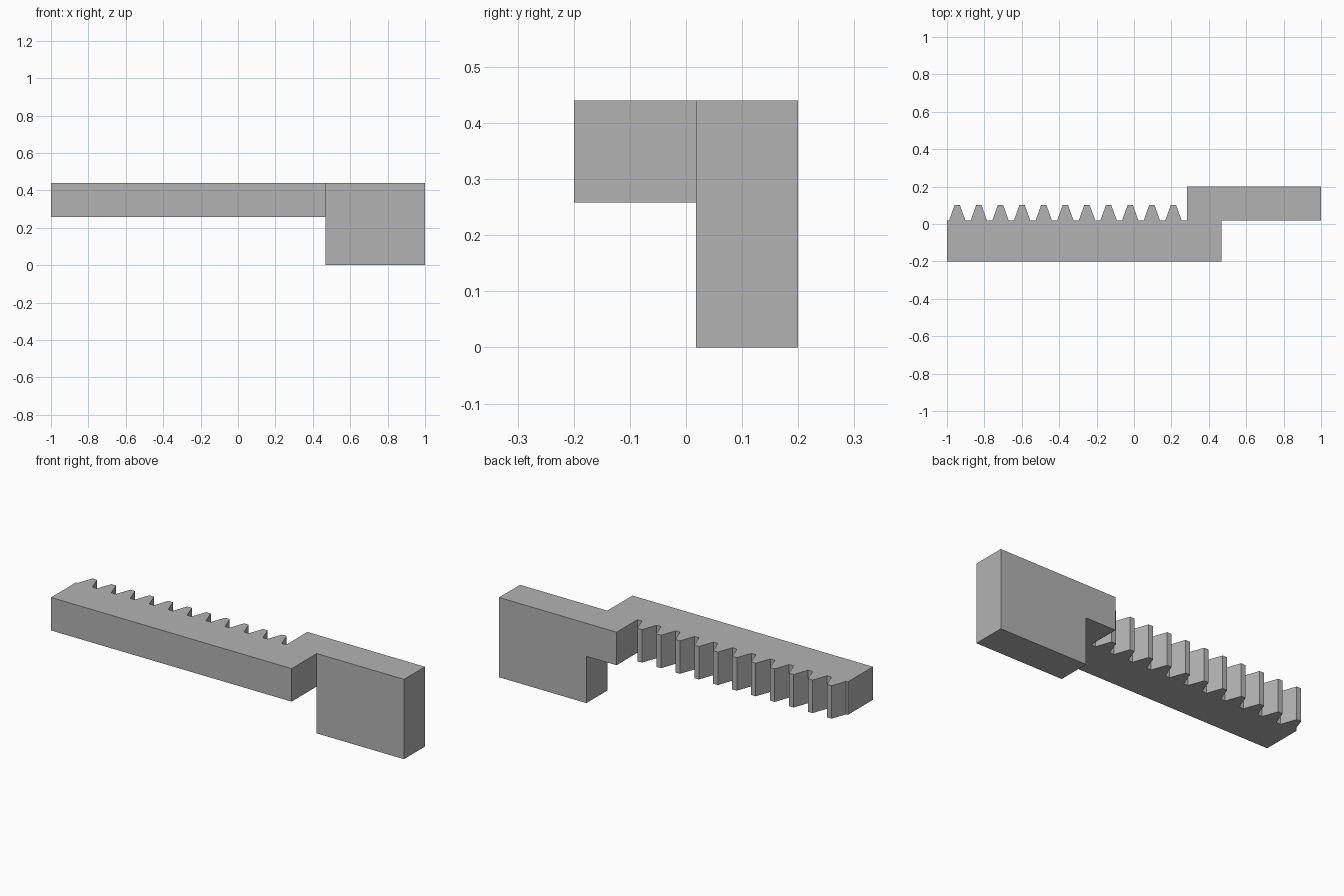
import bpy
import bmesh
import math

cube = bpy.data.objects.get("Cube")
if cube:
    bpy.data.objects.remove(cube)

TOP, BAR_BOTTOM = 0.44, 0.258
FRONT, STEP, BACK = -0.2, 0.018, 0.2
LEFT_END, ARM_START, BLOCK_START, RIGHT_END = -1.0, 0.283, 0.467, 1.0
TEETH, FIRST, PITCH = 11, -0.945, 0.1156
ROOT, TIP, TOOTH_Y = 0.044, 0.014, 0.102

grey = bpy.data.materials.new("plain grey")
grey.use_nodes = True
colour = (0.45, 0.45, 0.45, 1)
grey.diffuse_color = colour
grey.node_tree.nodes["Principled BSDF"].inputs["Base Color"].default_value = colour

# Plan outline of the toothed bar, anticlockwise, with teeth along the back
outline = [(BLOCK_START, STEP), (BLOCK_START, BACK), (ARM_START, BACK), (ARM_START, STEP)]
for i in reversed(range(TEETH)):
    x = FIRST + i * PITCH
    outline += [(x + ROOT, STEP), (x + TIP, TOOTH_Y), (x - TIP, TOOTH_Y), (x - ROOT, STEP)]
outline += [(LEFT_END, STEP), (LEFT_END, FRONT), (BLOCK_START, FRONT)]

bm = bmesh.new()
ring = [bm.verts.new((x, y, TOP)) for x, y in outline]
bm.faces.new(ring)

# Plan of the end block, sharing one edge with the bar
far = [bm.verts.new((RIGHT_END, y, TOP)) for y in (STEP, BACK)]
bm.faces.new([ring[0], far[0], far[1], ring[1]])


def extrude_down(faces, depth):
    result = bmesh.ops.extrude_face_region(bm, geom=faces)["geom"]
    verts = [g for g in result if isinstance(g, bmesh.types.BMVert)]
    bmesh.ops.translate(bm, verts=verts, vec=(0, 0, -depth))
    return [g for g in result if isinstance(g, bmesh.types.BMFace)]


# Bar thickness, then the block carried down to the ground
lower = extrude_down(bm.faces[:], TOP - BAR_BOTTOM)
block = [f for f in lower if f.calc_center_median().x > BLOCK_START]
extrude_down(block, BAR_BOTTOM)

# Merge coplanar faces into clean flat sides
bmesh.ops.recalc_face_normals(bm, faces=bm.faces[:])
bmesh.ops.dissolve_limit(bm, angle_limit=math.radians(1), verts=bm.verts[:], edges=bm.edges[:])

mesh = bpy.data.meshes.new("toothed_rack")
bm.to_mesh(mesh)
bm.free()
mesh.materials.append(grey)
rack = bpy.data.objects.new("toothed_rack", mesh)
bpy.context.collection.objects.link(rack)
